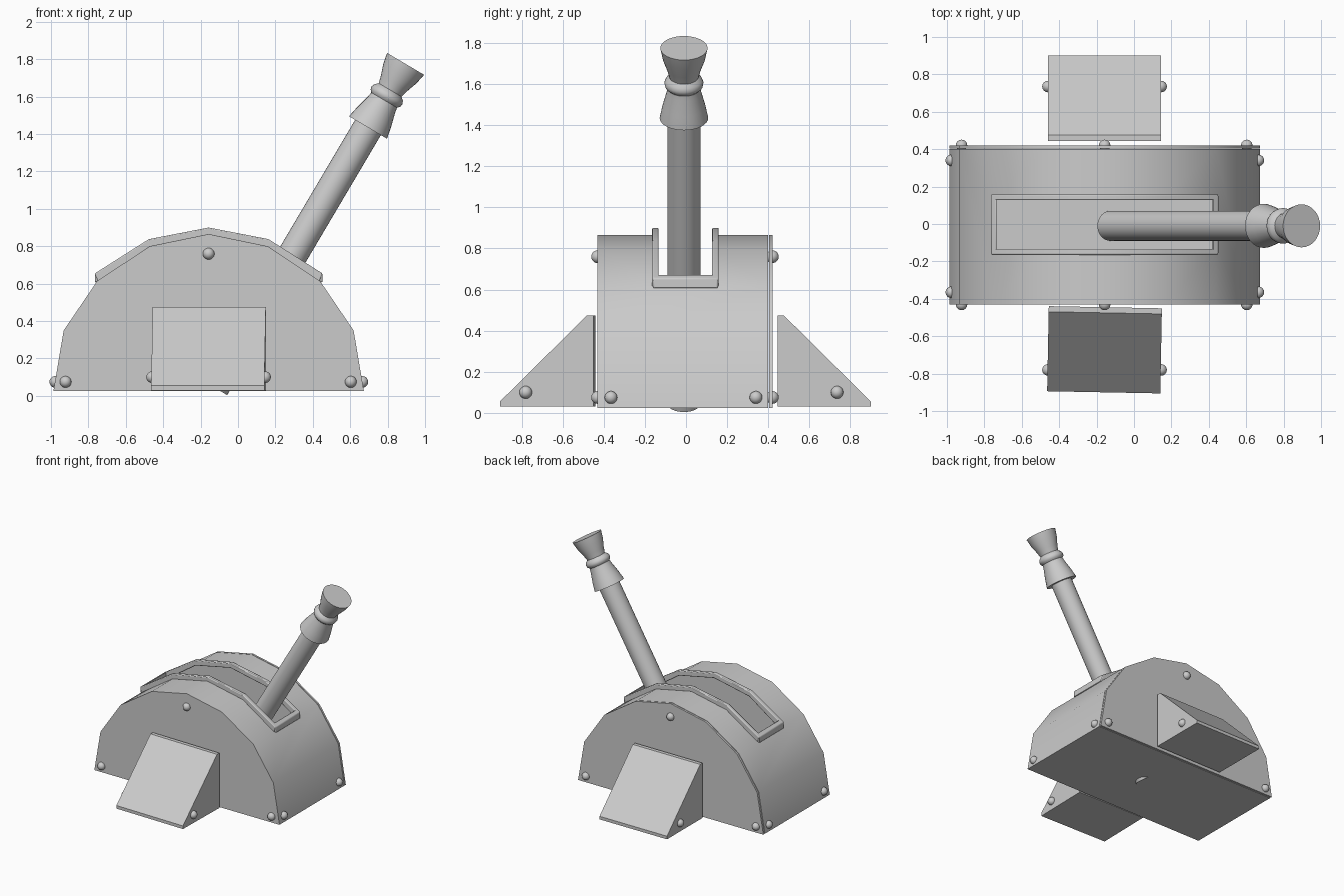
import bpy, bmesh, math
from mathutils import Vector, Matrix

if "Cube" in bpy.data.objects:
    bpy.data.objects.remove(bpy.data.objects["Cube"])

grey = bpy.data.materials.new("plain grey")
grey.diffuse_color = (0.6, 0.6, 0.6, 1)
grey.use_nodes = True
grey.node_tree.nodes["Principled BSDF"].inputs["Base Color"].default_value = grey.diffuse_color
CX = -0.157  # centre of the housing along x


def finish(name, bm, angle=None):
    bmesh.ops.recalc_face_normals(bm, faces=bm.faces)
    me = bpy.data.meshes.new(name)
    bm.to_mesh(me)
    bm.free()
    ob = bpy.data.objects.new(name, me)
    bpy.context.collection.objects.link(ob)
    me.materials.append(grey)
    if angle:
        bpy.ops.object.select_all(action='DESELECT')
        ob.select_set(True)
        bpy.context.view_layer.objects.active = ob
        bpy.ops.object.shade_smooth_by_angle(angle=math.radians(angle))
    return ob


def prism(bm, pts, a, b, place):
    """Extrude a 2D outline from a to b; place maps (u, v, depth) to 3D."""
    lo = [bm.verts.new(place(u, v, a)) for u, v in pts]
    hi = [bm.verts.new(place(u, v, b)) for u, v in pts]
    bm.faces.new(lo)
    bm.faces.new(hi[::-1])
    for i in range(len(pts)):
        j = (i + 1) % len(pts)
        bm.faces.new((lo[i], hi[i], hi[j], lo[j]))


def along_y(u, v, d):
    return (CX + u, d, v)


def along_x(u, v, d):
    return (d, u, v)


def mirrored(half):
    """Left-to-right profile from a half listed outside to centre."""
    return [(-u, v) for u, v in half] + [(u, v) for u, v in half[-2::-1]]


# Arched housing: hollow shell with a slot left open along the top
arch = mirrored([(0.83, 0.025), (0.775, 0.35), (0.595, 0.615), (0.315, 0.80), (0, 0.865)])
ys = (-0.43, -0.135, 0.135, 0.40)
bm = bmesh.new()
rows = []
for i, (u, v) in enumerate(arch):
    use = ys if 2 <= i <= 6 else (ys[0], ys[3])
    rows.append([bm.verts.new(along_y(u, v, y)) for y in use])
for a, b in zip(rows, rows[1:]):
    if len(a) == len(b) == 4:
        for k in (0, 2):
            bm.faces.new((a[k], a[k + 1], b[k + 1], b[k]))
    else:
        bm.faces.new(a + b[::-1])
bm.faces.new([r[0] for r in rows])
bm.faces.new([r[-1] for r in rows])
bm.faces.new((rows[0][0], rows[0][1], rows[-1][1], rows[-1][0]))
finish("arched_housing", bm, 45)

# Back cover plate
bm = bmesh.new()
prism(bm, arch, 0.405, 0.42, along_y)
finish("back_cover", bm, 45)

# Raised rim round the slot: two arched rails and two end bars
rail = (mirrored([(0.608, 0.655), (0.32, 0.838), (0, 0.90)])
        + mirrored([(0.59, 0.605), (0.315, 0.795), (0, 0.86)])[::-1])
bm = bmesh.new()
for s in (-1, 1):
    prism(bm, rail, s * 0.13 - 0.003, s * 0.162 - 0.003, along_y)
    end = [(s * u, v) for u, v in
           ((0.578, 0.674), (0.608, 0.655), (0.608, 0.605), (0.578, 0.62))]
    prism(bm, end, -0.16, 0.155, along_y)
rim = finish("slot_rim", bm, 45)
bev = rim.modifiers.new("soft edges", 'BEVEL')
bev.width = 0.006
bev.segments = 2

# Wedge feet, front and back
wedge = [(0.445, 0.03), (0.90, 0.03), (0.90, 0.055), (0.475, 0.475), (0.445, 0.475)]
for s, name in ((-1, "front_wedge"), (1, "back_wedge")):
    bm = bmesh.new()
    prism(bm, [(s * u, v) for u, v in wedge], -0.46, 0.145, along_x)
    if s < 0:  # the front one sits very slightly turned
        bmesh.ops.rotate(bm, verts=bm.verts, cent=(CX, -0.67, 0),
                         matrix=Matrix.Rotation(math.radians(-1.1), 3, 'Z'))
    finish(name, bm)

# Rivets
spots = []
for y in (-0.43, 0.42):
    spots += [(CX - 0.765, y, 0.075), (CX + 0.76, y, 0.075), (CX, y, 0.76)]
for x in (-0.977, 0.665):
    spots += [(x, -0.365, 0.075), (x, 0.34, 0.075)]
for x in (-0.46, 0.145):
    spots += [(x, -0.78, 0.10), (x, 0.735, 0.10)]
bm = bmesh.new()
for p in spots:
    bmesh.ops.create_uvsphere(bm, u_segments=16, v_segments=10, radius=0.031,
                              matrix=Matrix.Translation(p))
finish("rivets", bm, 60)

# Leaning lever: rod and turned grip, lathed about one axis
tip = Vector((0.896, 0, 1.775))
axis = Vector((0.509, 0, 0.861)).normalized()
turn = axis.to_track_quat('Z', 'Y').to_matrix().to_4x4()


def lathe(name, profile, n=32):
    """Profile is (distance back from the tip, radius), capped at both ends."""
    bm = bmesh.new()
    rings = [[bm.verts.new((r * math.cos(2 * math.pi * i / n),
                            r * math.sin(2 * math.pi * i / n), -t))
              for i in range(n)] for t, r in profile]
    for a, b in zip(rings, rings[1:]):
        for i in range(n):
            j = (i + 1) % n
            bm.faces.new((a[i], a[j], b[j], b[i]))
    bm.faces.new(rings[0])
    bm.faces.new(rings[-1])
    bm.transform(Matrix.Translation(tip + Vector((0, -0.01, 0))) @ turn)
    finish(name, bm, 50)


lathe("lever_rod", [(2.01, 0.08), (0.35, 0.08)])
lathe("lever_grip", [(0.395, 0.118), (0.33, 0.105), (0.25, 0.084), (0.225, 0.08),
                     (0.212, 0.092), (0.195, 0.095), (0.178, 0.088), (0.162, 0.071),
                     (0.12, 0.082), (0.06, 0.103), (0, 0.115)])
